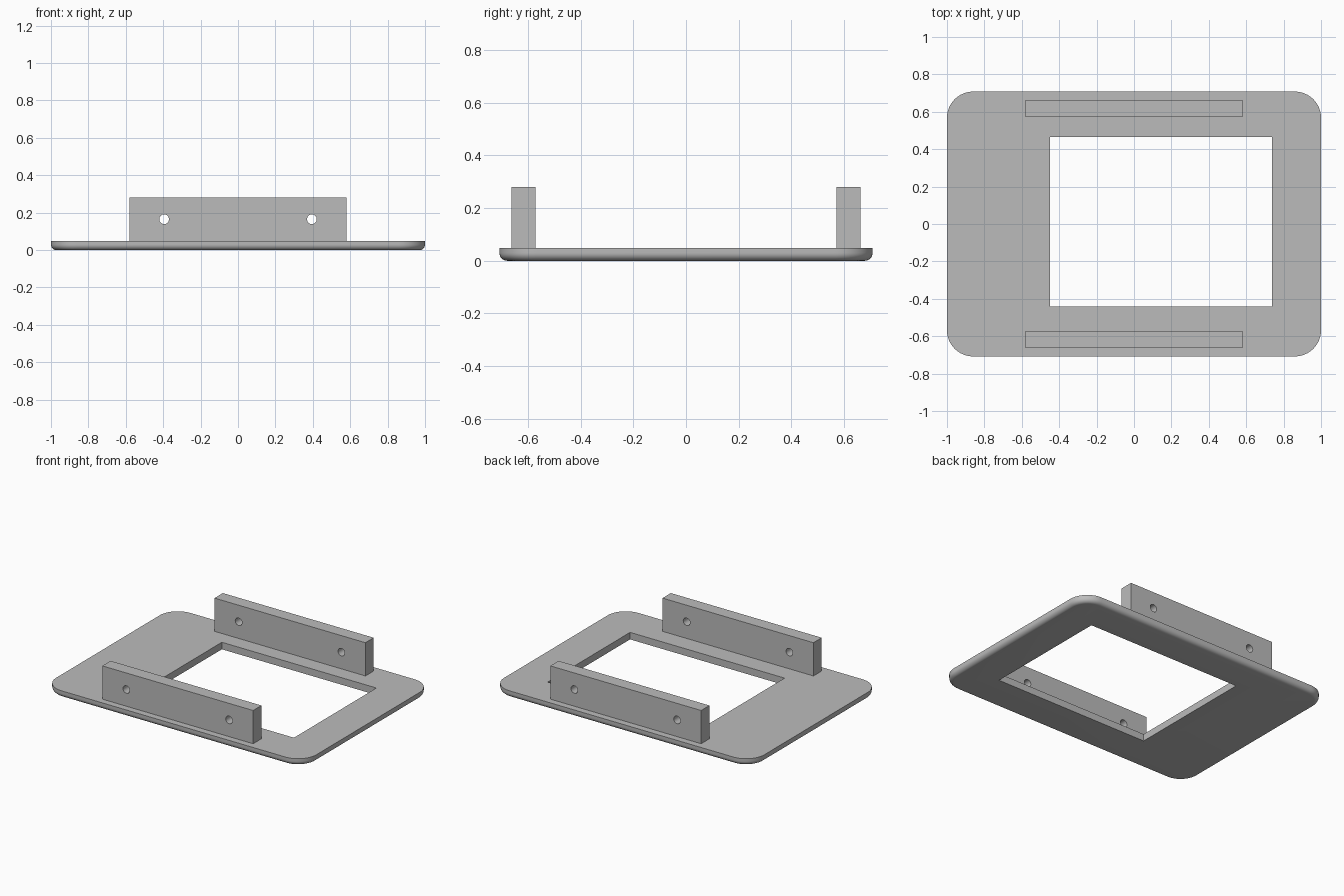
import bpy, bmesh
from math import sin, cos, pi, radians

if "Cube" in bpy.data.objects:
    bpy.data.objects.remove(bpy.data.objects["Cube"], do_unlink=True)

grey = bpy.data.materials.new("plain grey")
grey.use_nodes = True
grey.diffuse_color = (0.5, 0.5, 0.5, 1)
grey.node_tree.nodes["Principled BSDF"].inputs["Base Color"].default_value = (0.5, 0.5, 0.5, 1)


def box(name, x0, x1, y0, y1, z0, z1):
    bpy.ops.mesh.primitive_cube_add(size=1, location=((x0 + x1) / 2, (y0 + y1) / 2, (z0 + z1) / 2))
    ob = bpy.context.object
    ob.name = name
    ob.scale = (x1 - x0, y1 - y0, z1 - z0)
    bpy.ops.object.transform_apply(location=True, rotation=False, scale=True)
    ob.data.materials.append(grey)
    return ob


def cut(ob, cutter):
    """Subtract the cutter, then discard it."""
    cutter.hide_render = True
    mod = ob.modifiers.new("cut", 'BOOLEAN')
    mod.operation, mod.solver, mod.object = 'DIFFERENCE', 'EXACT', cutter
    bpy.context.view_layer.objects.active = ob
    bpy.ops.object.modifier_apply(modifier=mod.name)
    bpy.data.objects.remove(cutter, do_unlink=True)


def smooth(ob):
    bpy.ops.object.select_all(action='DESELECT')
    ob.select_set(True)
    bpy.context.view_layer.objects.active = ob
    bpy.ops.object.shade_smooth_by_angle(angle=radians(30))


# Base plate: rounded rectangle with a filleted lower rim
HALF_X, HALF_Y, THICK, CORNER, FILLET = 1.0, 0.708, 0.049, 0.14, 0.03
STEPS = 12


def ring(bm, inset, z):
    r = CORNER - inset
    verts = []
    for q, (sx, sy) in enumerate([(1, 1), (-1, 1), (-1, -1), (1, -1)]):
        for i in range(STEPS + 1):
            a = (q + i / STEPS) * pi / 2
            verts.append(bm.verts.new((sx * (HALF_X - CORNER) + r * cos(a),
                                       sy * (HALF_Y - CORNER) + r * sin(a), z)))
    return verts


bm = bmesh.new()
rings = []
for k in range(9):
    a = k / 8 * pi / 2
    rings.append(ring(bm, FILLET * (1 - sin(a)), FILLET * (1 - cos(a))))
rings.append(ring(bm, 0, THICK))
for lo, hi in zip(rings, rings[1:]):
    for i in range(len(lo)):
        j = (i + 1) % len(lo)
        bm.faces.new((lo[i], lo[j], hi[j], hi[i]))
bm.faces.new(rings[0][::-1])
bm.faces.new(rings[-1])
mesh = bpy.data.meshes.new("base_plate")
bm.to_mesh(mesh)
bm.free()
plate = bpy.data.objects.new("base_plate", mesh)
bpy.context.collection.objects.link(plate)
mesh.materials.append(grey)

# Off-centre rectangular window through the plate
cut(plate, box("window_cutter", -0.449, 0.739, -0.441, 0.464, -0.2, 0.2))
smooth(plate)

# Two upright rails, each with a pair of round screw holes
for name, side in (("front_rail", -1), ("back_rail", 1)):
    y0, y1 = sorted((side * 0.571, side * 0.662))
    rail = box(name, -0.58, 0.58, y0, y1, THICK, 0.28)
    for x in (-0.395, 0.395):
        bpy.ops.mesh.primitive_cylinder_add(vertices=32, radius=0.026, depth=0.4,
                                            location=(x, side * 0.616, 0.165),
                                            rotation=(pi / 2, 0, 0))
        drill = bpy.context.object
        drill.data.materials.append(grey)
        cut(rail, drill)
    smooth(rail)
